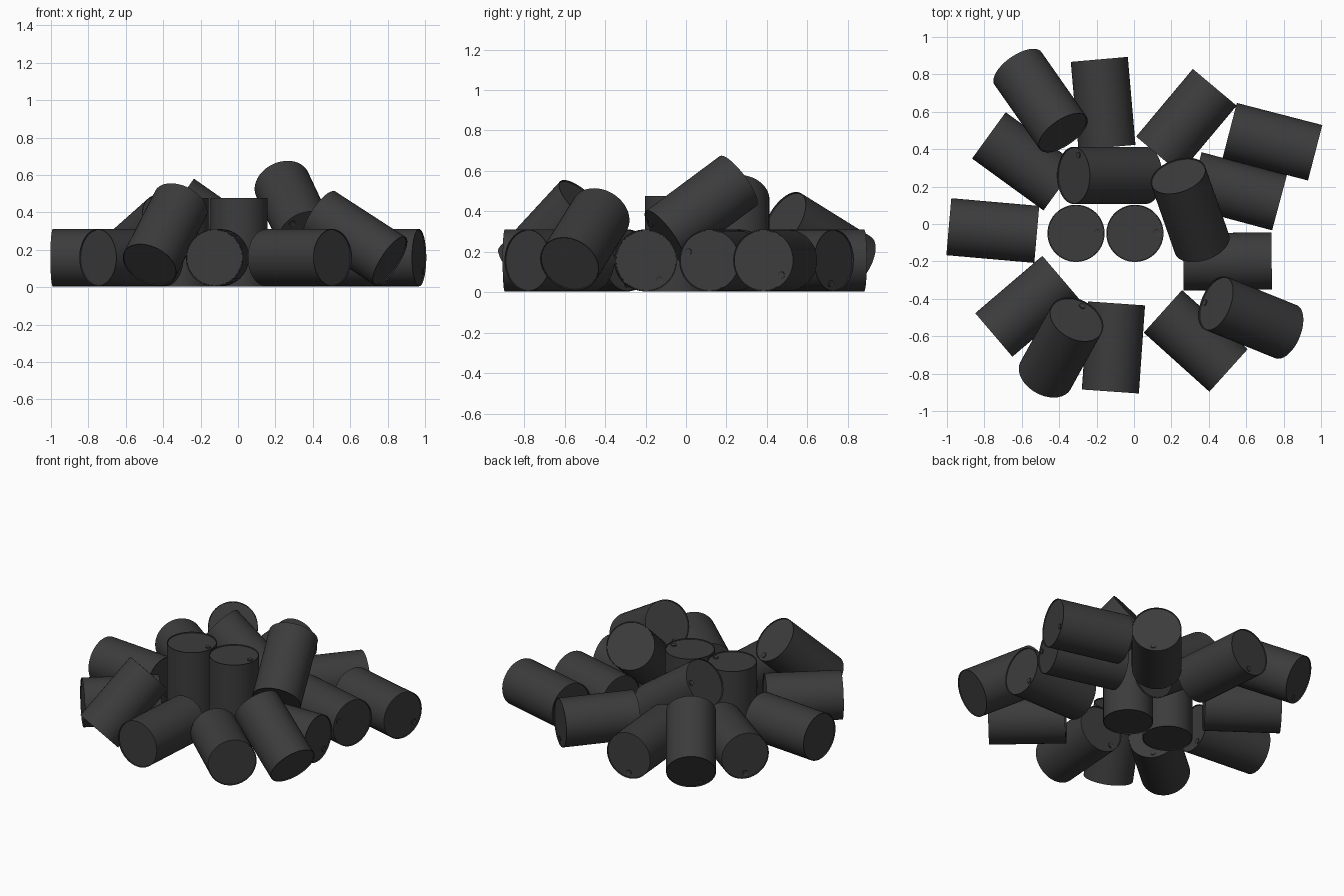
import bpy
import bmesh
from math import radians, pi
from mathutils import Matrix, Vector

if "Cube" in bpy.data.objects:
    bpy.data.objects.remove(bpy.data.objects["Cube"], do_unlink=True)

RADIUS, LENGTH, SIDES = 0.153, 0.472, 48

# Dark painted steel
steel = bpy.data.materials.new("dark_grey_steel")
steel.use_nodes = True
colour = (0.045, 0.045, 0.045, 1)
steel.diffuse_color = colour
steel.node_tree.nodes["Principled BSDF"].inputs["Base Color"].default_value = colour


def drum_mesh():
    """One drum along z: recessed lids with a rim, and a bung on the +z lid."""
    bm = bmesh.new()
    bmesh.ops.create_cone(bm, cap_ends=True, segments=SIDES,
                          radius1=RADIUS, radius2=RADIUS, depth=LENGTH)
    # Rims and recessed lids
    for lid in [f for f in bm.faces if len(f.verts) == SIDES]:
        inward = -lid.normal.copy()
        bmesh.ops.inset_region(bm, faces=[lid], thickness=0.004)
        bmesh.ops.inset_region(bm, faces=[lid], thickness=0.001)
        bmesh.ops.translate(bm, vec=inward * 0.006, verts=lid.verts)
    # Bung with a sunken centre
    place = Matrix.Translation((RADIUS * 0.76, 0, LENGTH / 2 - 0.004))
    made = bmesh.ops.create_cone(bm, cap_ends=True, segments=16, radius1=0.017,
                                 radius2=0.017, depth=0.008, matrix=place)
    caps = {f for v in made["verts"] for f in v.link_faces
            if len(f.verts) == 16 and f.normal.z > 0.5}
    for cap in caps:
        bmesh.ops.inset_region(bm, faces=[cap], thickness=0.005)
        bmesh.ops.translate(bm, vec=Vector((0, 0, -0.003)), verts=cap.verts)
    mesh = bpy.data.meshes.new("drum")
    bm.to_mesh(mesh)
    bm.free()
    mesh.materials.append(steel)
    return mesh


mesh = drum_mesh()


def drum(name, x, y, z, yaw, pitch, roll):
    """Place a drum whose bung end points along yaw and pitch (degrees)."""
    obj = bpy.data.objects.new(name, mesh)
    bpy.context.collection.objects.link(obj)
    obj.matrix_world = (Matrix.Translation((x, y, z))
                        @ Matrix.Rotation(radians(yaw), 4, 'Z')
                        @ Matrix.Rotation(pi / 2 - radians(pitch), 4, 'Y')
                        @ Matrix.Rotation(radians(roll), 4, 'Z'))
    return obj


# Drums lying on the ground in a ring: x, y, yaw, roll
lying = [
    (-0.755, -0.035, -5, 20),
    (-0.57, -0.44, 40.5, 0),
    (-0.11, -0.66, 86, 40),
    (0.33, -0.625, 138, 0),
    (0.50, -0.20, 0.7, 35),
    (0.55, 0.175, -15, -112),
    (0.74, 0.44, -14.5, 52),
    (0.28, 0.55, 50, -10),
    (-0.165, 0.645, 95, 0),
    (-0.585, 0.335, 144, 0),
]
for i, (x, y, yaw, roll) in enumerate(lying, 1):
    drum(f"lying_drum_{i}", x, y, 0.158, yaw, 0, roll)

# Two standing drums in the middle
for side, x in (("right", -0.31), ("left", 0.005)):
    drum(f"standing_drum_{side}", x, -0.05, 0.24, 0, 90, 3)

# Tilted drums leaning on the others
drum("leaning_drum_back", -0.50, 0.66, 0.253, 125, -27, 30)
drum("leaning_drum_middle", -0.13, 0.26, 0.32, 180, 35, -110)
drum("leaning_drum_front_right", -0.39, -0.66, 0.282, 61, 43.5, 4)
drum("leaning_drum_front_left", 0.625, -0.50, 0.262, 158, 31, 9)
last = drum("leaning_drum_top", 0.30, 0.075, 0.415, -70.7, -35, -128)

# Smooth sides with sharp rims, shared by every drum
bpy.context.view_layer.objects.active = last
last.select_set(True)
bpy.ops.object.shade_smooth_by_angle(angle=radians(30))
